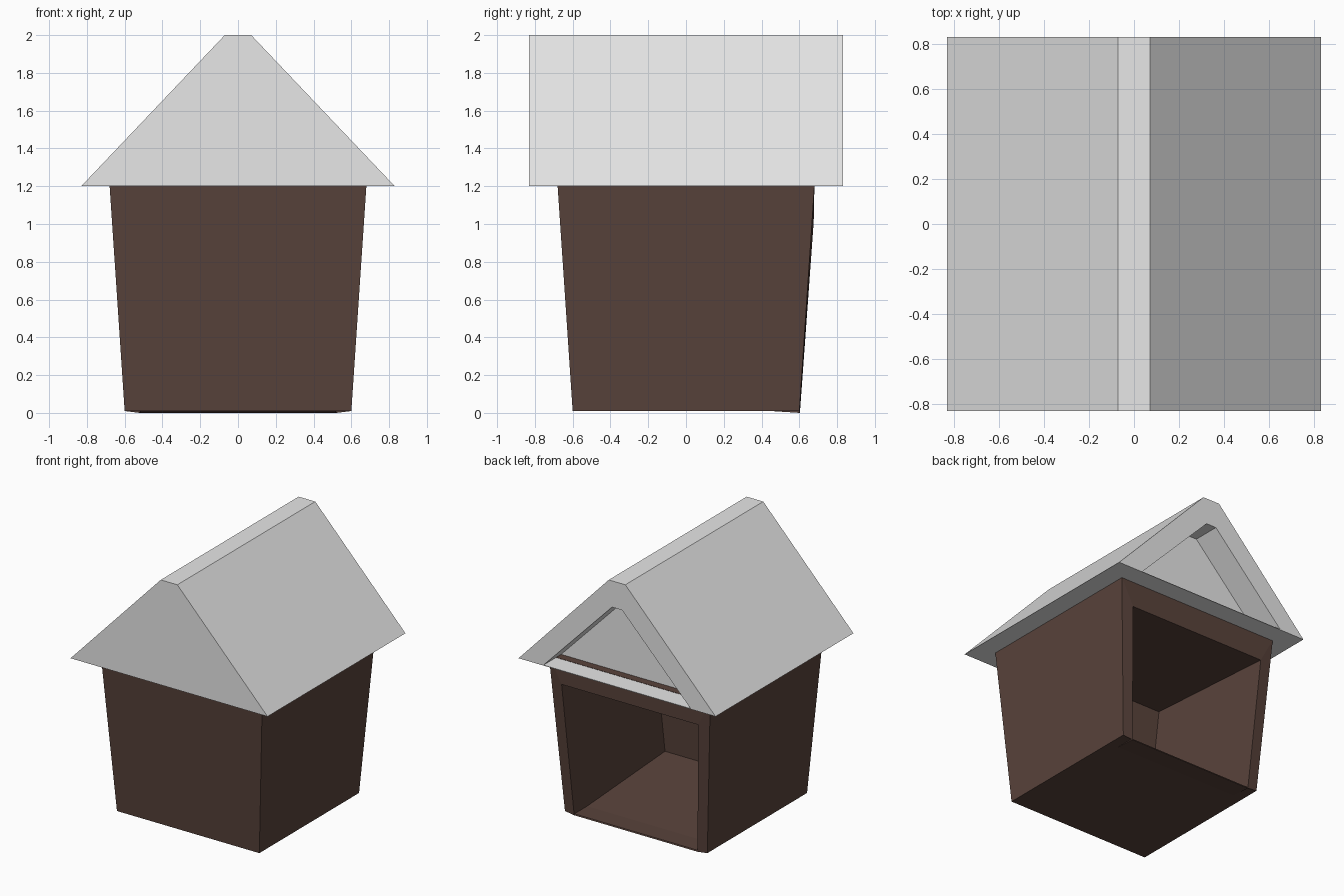
import bpy, bmesh

if "Cube" in bpy.data.objects:
    bpy.data.objects.remove(bpy.data.objects["Cube"])


def material(name, rgb):
    m = bpy.data.materials.new(name)
    m.diffuse_color = (*rgb, 1)
    m.use_nodes = True
    m.node_tree.nodes["Principled BSDF"].inputs["Base Color"].default_value = m.diffuse_color
    return m


def rect(hx_low, y_low, z_low, hx_top, y_top, z_top):
    """Four corners of an upright symmetric trapezoid, low left first."""
    return [(-hx_low, y_low, z_low), (hx_low, y_low, z_low),
            (hx_top, y_top, z_top), (-hx_top, y_top, z_top)]


def hollow_block(name, front, back, rim, recess, mat):
    """Solid between two outlines with a recess sunk into its back face."""
    bm = bmesh.new()
    rings = [[bm.verts.new(p) for p in r] for r in (front, back, rim, recess)]
    bm.faces.new(rings[0])
    for a, b in zip(rings, rings[1:]):
        for i in range(4):
            j = (i + 1) % 4
            bm.faces.new((a[i], b[i], b[j], a[j]))
    bm.faces.new(rings[3][::-1])
    bmesh.ops.recalc_face_normals(bm, faces=bm.faces)
    me = bpy.data.meshes.new(name)
    bm.to_mesh(me)
    bm.free()
    me.materials.append(mat)
    ob = bpy.data.objects.new(name, me)
    bpy.context.collection.objects.link(ob)
    return ob


brown = material("dark brown wood", (0.100, 0.056, 0.044))
grey = material("light grey roof", (0.8, 0.8, 0.8))

# Tapered hut body, opening at the back sunk square to the leaning wall
hollow_block("hut_body",
             rect(0.6, -0.6, 0.01, 0.68, -0.68, 1.206),
             rect(0.6, 0.6, 0.01, 0.68, 0.68, 1.206),
             rect(0.52, 0.603, 0.0, 0.575, 0.676, 1.01),
             rect(0.52, -0.49, 0.07, 0.575, -0.417, 1.08), brown)

# Gabled roof with flat ridge and a recessed back gable
hollow_block("gable_roof",
             rect(0.83, -0.83, 1.2, 0.07, -0.83, 2.0),
             rect(0.83, 0.83, 1.2, 0.07, 0.83, 2.0),
             rect(0.62, 0.83, 1.204, 0.042, 0.83, 1.8),
             rect(0.62, 0.62, 1.204, 0.042, 0.62, 1.8), grey)
